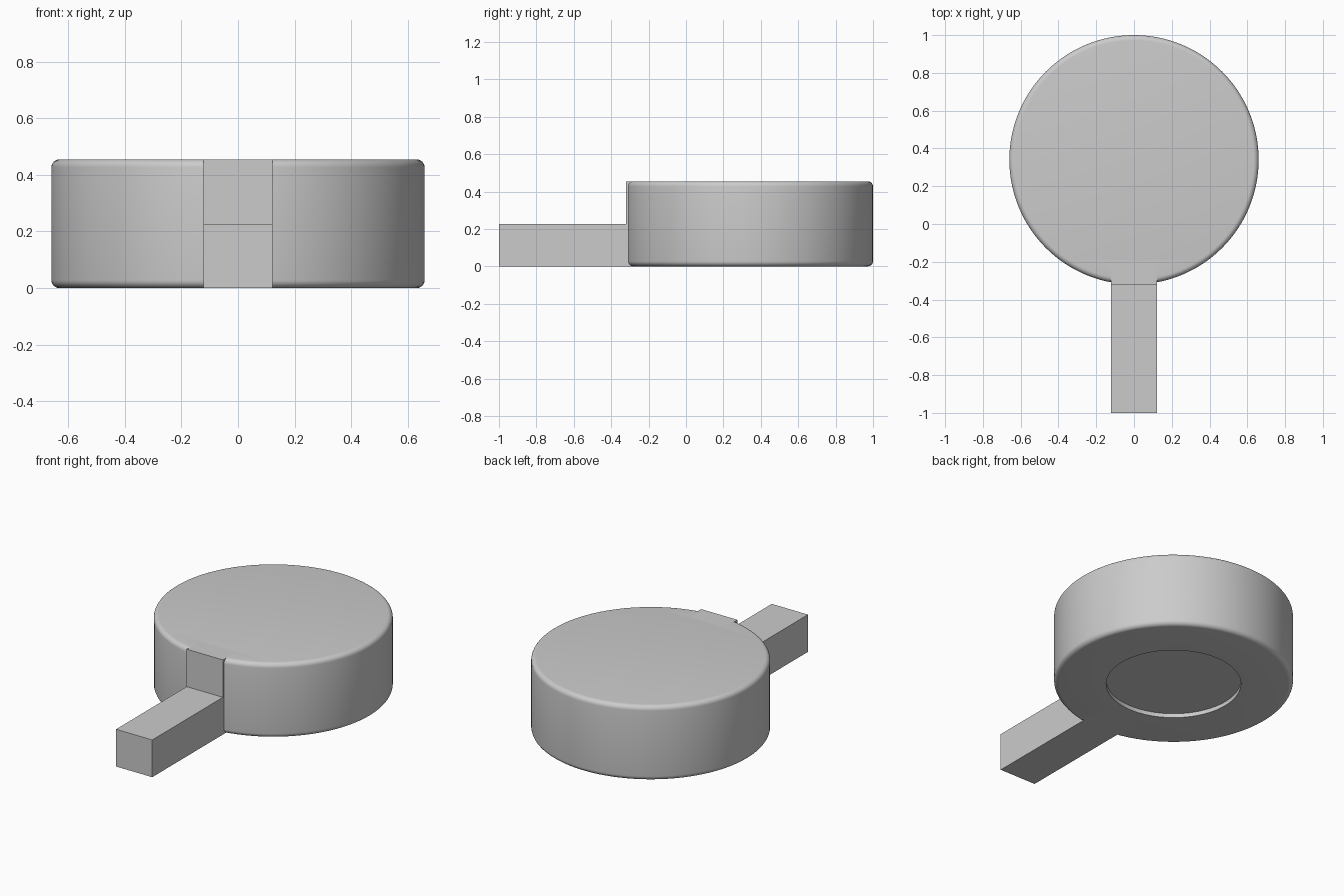
import bpy, bmesh, math
from mathutils import Vector

if "Cube" in bpy.data.objects:
    bpy.data.objects.remove(bpy.data.objects["Cube"])

CY, R, H, FIL = 0.34, 0.66, 0.455, 0.028   # drum centre, radius, height, rim rounding
RECESS_R, RECESS_D = 0.372, 0.025
W, FLAT = 0.122, -0.32                     # handle half width, front flat


def make_object(name, bm):
    bmesh.ops.recalc_face_normals(bm, faces=bm.faces)
    mesh = bpy.data.meshes.new(name)
    bm.to_mesh(mesh)
    bm.free()
    obj = bpy.data.objects.new(name, mesh)
    bpy.context.collection.objects.link(obj)
    return obj


def box(name, y0, y1, z1):
    bm = bmesh.new()
    bmesh.ops.create_cube(bm, size=1)
    bmesh.ops.scale(bm, vec=(2 * W, y1 - y0, z1), verts=bm.verts)
    bmesh.ops.translate(bm, vec=(0, (y0 + y1) / 2, z1 / 2), verts=bm.verts)
    return make_object(name, bm)


def lathe(name, profile, segments=128):
    bm = bmesh.new()
    rings = []
    for r, z in profile:
        rings.append([bm.verts.new((r * math.cos(2 * math.pi * i / segments),
                                    CY + r * math.sin(2 * math.pi * i / segments), z))
                      for i in range(segments)])
    for a, b in zip(rings, rings[1:]):
        for i in range(segments):
            j = (i + 1) % segments
            bm.faces.new((a[i], a[j], b[j], b[i]))
    bm.faces.new(rings[0])
    bm.faces.new(rings[-1])
    return make_object(name, bm)


# Round drum: shallow recess underneath, rounded rims, flat top
def arc(z, start):
    return [(R - FIL + FIL * math.cos(a), z + FIL * math.sin(a))
            for a in (start + math.pi / 2 * i / 6 for i in range(7))]


profile = ([(RECESS_R, RECESS_D), (RECESS_R, 0)]
           + arc(FIL, -math.pi / 2) + arc(H - FIL, 0))
drum = lathe("round_drum", profile)

# Full-height flat pad where the handle meets the drum
pad = box("flat_pad", FLAT, -0.2, H)
mod = drum.modifiers.new("pad_union", 'BOOLEAN')
mod.operation, mod.solver, mod.object = 'UNION', 'EXACT', pad
bpy.context.view_layer.objects.active = drum
drum.select_set(True)
bpy.ops.object.modifier_apply(modifier=mod.name)
bpy.data.objects.remove(pad)
bpy.ops.object.shade_smooth_by_angle(angle=math.radians(30))

# Straight handle
box("handle", -1, FLAT, 0.227)
